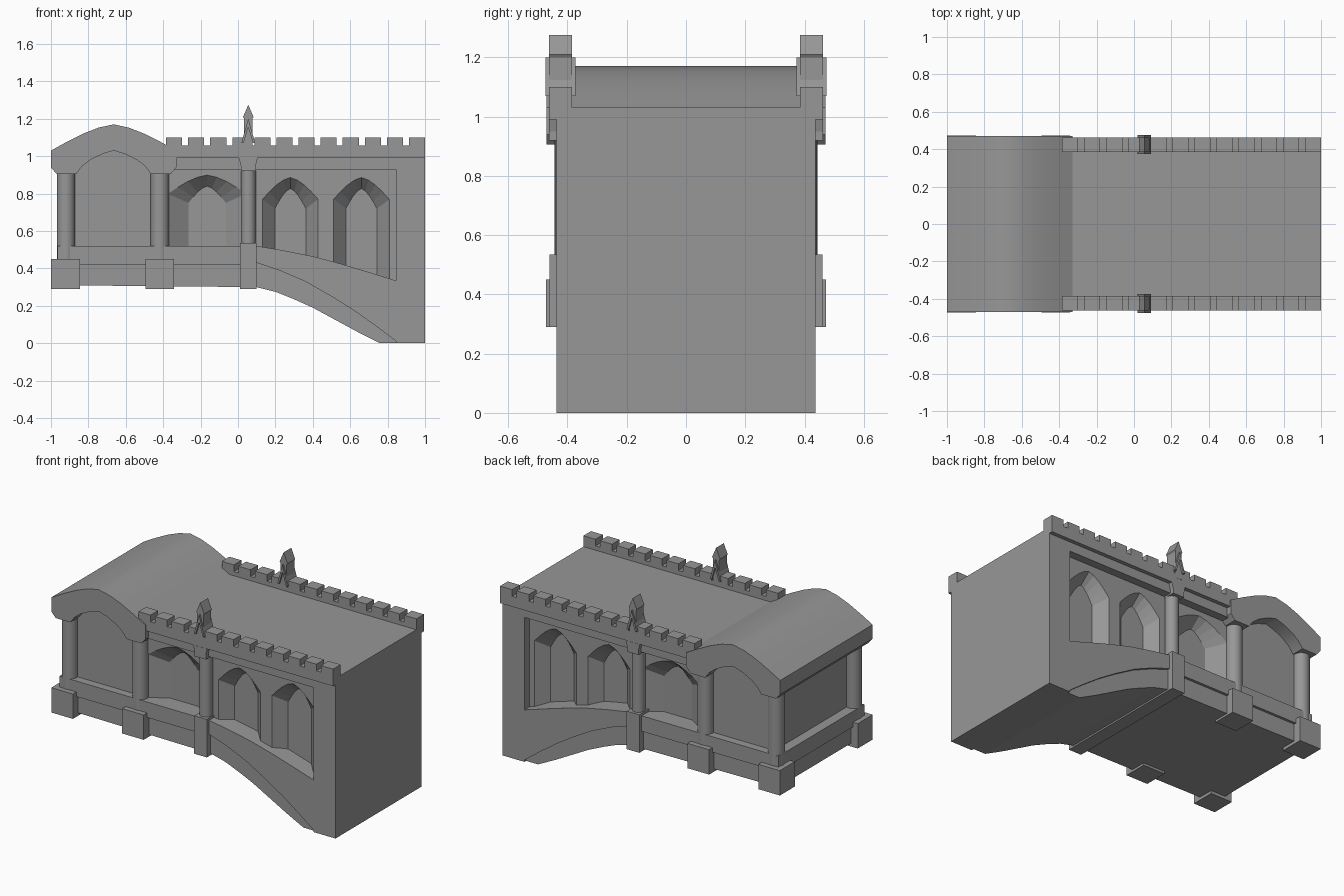
import bpy, bmesh, math

cube = bpy.data.objects.get("Cube")
if cube:
    bpy.data.objects.remove(cube, do_unlink=True)

stone = bpy.data.materials.new("grey_stone")
stone.use_nodes = True
GREY = (0.31, 0.31, 0.31, 1)
stone.diffuse_color = GREY
stone.node_tree.nodes["Principled BSDF"].inputs["Base Color"].default_value = GREY


def finish(name, bm, smooth=False):
    bmesh.ops.recalc_face_normals(bm, faces=bm.faces)
    mesh = bpy.data.meshes.new(name)
    bm.to_mesh(mesh)
    bm.free()
    mesh.materials.append(stone)
    ob = bpy.data.objects.new(name, mesh)
    bpy.context.collection.objects.link(ob)
    if smooth:
        bpy.ops.object.select_all(action='DESELECT')
        ob.select_set(True)
        bpy.context.view_layer.objects.active = ob
        bpy.ops.object.shade_smooth_by_angle(angle=math.radians(30))
    return ob


def loft(name, outline_a, ya, outline_b, yb, smooth=False):
    """Join two x-z outlines standing at depths ya and yb."""
    bm = bmesh.new()
    a = [bm.verts.new((x, ya, z)) for x, z in outline_a]
    b = [bm.verts.new((x, yb, z)) for x, z in outline_b]
    bm.faces.new(a)
    bm.faces.new(b[::-1])
    n = len(a)
    for i in range(n):
        bm.faces.new((a[i], b[i], b[(i + 1) % n], a[(i + 1) % n]))
    return finish(name, bm, smooth)


def prism(name, outline, y0, y1, smooth=False):
    return loft(name, outline, y0, outline, y1, smooth)


def box(name, x0, x1, y0, y1, z0, z1):
    return prism(name, [(x0, z0), (x1, z0), (x1, z1), (x0, z1)], y0, y1)


def column(name, x, y, r, z0, z1):
    bm = bmesh.new()
    bmesh.ops.create_cone(bm, cap_ends=True, segments=24, radius1=r, radius2=r, depth=z1 - z0)
    bmesh.ops.translate(bm, verts=bm.verts, vec=(x, y, (z0 + z1) / 2))
    return finish(name, bm, True)


def pointed_arch(cx, half, base, spring, apex):
    """Outline of a pointed opening, from lower left over the tip to lower right."""
    side = []
    for i in range(5):
        t = i / 4
        rise = 0.75 * math.sin(t * math.pi / 2) + 0.25 * t
        side.append((half * (1 - t), spring + (apex - spring) * rise))
    left = [(cx - dx, z) for dx, z in side]
    right = [(cx + dx, z) for dx, z in side[-2::-1]]
    return [(cx - half, base)] + left + right + [(cx + half, base)]


# Curves of the underside and of the band that follows it
under = [(0.1, 0.3), (0.2, 0.275), (0.3, 0.235), (0.4, 0.19), (0.52, 0.125), (0.64, 0.06), (0.76, 0)]
band_low = [(0.1, 0.43), (0.22, 0.39), (0.36, 0.33), (0.5, 0.25), (0.62, 0.175), (0.74, 0.09), (0.86, 0)]
band_top = [(0.86, 0.33), (0.7, 0.38), (0.55, 0.425), (0.4, 0.465), (0.25, 0.495), (0.1, 0.52)]

# Main wall with splayed niches cut into both long sides
WALL = 0.385
body = prism("main_wall", [(-0.9, 0.31)] + under + [(0.99, 0), (0.99, 1.03), (-0.9, 1.03)], -WALL, WALL)
niches = [(-0.165, 0.21, 0.1, 0.45, 0.8, 0.9),
          (0.28, 0.15, 0.083, 0.44, 0.77, 0.887),
          (0.66, 0.15, 0.083, 0.3, 0.77, 0.887)]
cutters = []
for cx, wide, narrow, base, spring, apex in niches:
    outer = pointed_arch(cx, wide, base, spring, apex)
    inner = pointed_arch(cx, narrow, base, spring - 0.05, apex - 0.06)
    for s in (-1, 1):
        cutters.append(loft("niche_cutter", outer, s * (WALL + 0.001), inner, s * 0.315))
bpy.ops.object.select_all(action='DESELECT')
bpy.context.view_layer.objects.active = body
body.select_set(True)
for c in cutters:
    c.hide_render = True
    mod = body.modifiers.new("niche", 'BOOLEAN')
    mod.operation = 'DIFFERENCE'
    mod.solver = 'EXACT'
    mod.object = c
    bpy.ops.object.modifier_apply(modifier=mod.name)
for c in cutters:
    bpy.data.objects.remove(c, do_unlink=True)

# Base course, arched band, end pier and lintel
FACE = 0.437
prism("lower_base", [(-0.95, 0.31)] + under + [(0.9, 0), (0.9, 0.02)] + band_low[-2::-1]
      + [(-0.95, 0.425)], -0.42, 0.42)
prism("base_band", [(-0.965, 0.42), (0.05, 0.42)] + band_low + band_top + [(-0.965, 0.52)], -FACE, FACE)
box("end_pier", 0.845, 1, -FACE, FACE, 0, 1.03)
box("cross_beam", 0.01, 0.1, -FACE, FACE, 0.29, 0.4)

# Vaulted roof of the gatehouse, with arched front openings
MID = -0.665
half_top = [(0.335, 1.03), (0.25, 1.077), (0.16, 1.122), (0.08, 1.153), (0, 1.17)]
half_arch = [(0.335, 0.94), (0.305, 0.905), (0.2, 0.905), (0.17, 0.945), (0.125, 0.98), (0.06, 1.012), (0, 1.03)]
top = [(MID - d, z) for d, z in half_top] + [(MID + d, z) for d, z in half_top[-2::-1]]
soffit = [(MID + d, z) for d, z in half_arch] + [(MID - d, z) for d, z in half_arch[-2::-1]]
prism("vaulted_roof", top + soffit, -0.47, 0.47, True)

for s, side in ((-1, "right"), (1, "left")):
    # Gatehouse columns on square pedestals
    for x, px, place in ((-0.92, -0.922, "outer"), (-0.418, -0.418, "inner")):
        box(f"{place}_pedestal_{side}", px - 0.077, px + 0.077, s * 0.32, s * 0.472, 0.29, 0.45)
        column(f"{place}_column_{side}", x, s * 0.393, 0.049, 0.44, 0.92)

    # Middle column with pedestal and capital
    box(f"middle_pedestal_{side}", 0.01, 0.1, s * 0.36, s * 0.46, 0.29, 0.535)
    column(f"middle_column_{side}", 0.055, s * 0.403, 0.04, 0.52, 0.95)
    prism(f"middle_capital_{side}", [(0.015, 0.92), (0.095, 0.92), (0.095, 0.95), (0.105, 0.99), (0.005, 0.99),
                                     (0.015, 0.95)], s * 0.36, s * 0.463)

    # Lintel, parapet and battlements
    box(f"lintel_{side}", -0.38, 0.99, s * 0.37, s * FACE, 0.93, 0.995)
    box(f"parapet_{side}", -0.385, 1, s * WALL, s * 0.462, 0.99, 1.057)
    for i in range(12):
        x = -0.385 + i * 0.1181
        box(f"merlon_{side}_{i + 1}", x, x + 0.086, s * WALL, s * 0.462, 1.05, 1.1)

    # Pinnacle with a spire cap and a gable moulding on each face
    spire = [(0.033, 1.03), (0.077, 1.03), (0.077, 1.2), (0.083, 1.21), (0.055, 1.275), (0.027, 1.21), (0.033, 1.2)]
    prism(f"pinnacle_{side}", spire, s * 0.385, s * 0.463)
    gable = [(0.018, 1.07), (0.055, 1.2), (0.092, 1.07), (0.08, 1.07), (0.055, 1.155), (0.03, 1.07)]
    prism(f"pinnacle_gable_{side}", gable, s * 0.373, s * 0.475)
